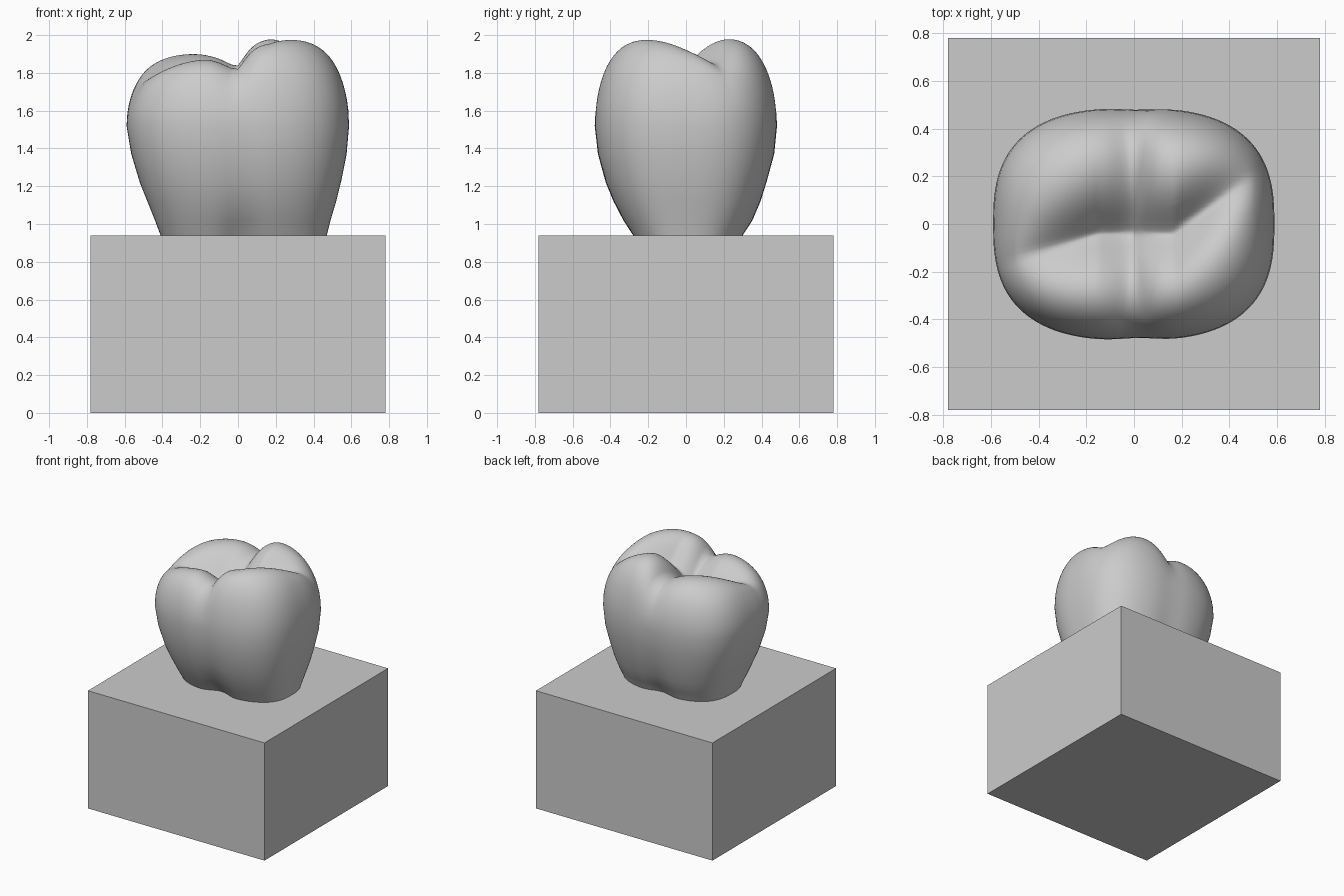
import bpy, bmesh
from math import sin, cos, pi, exp, tanh, copysign

cube = bpy.data.objects.get("Cube")
if cube:
    bpy.data.objects.remove(cube, do_unlink=True)

grey = bpy.data.materials.new("plain grey")
grey.use_nodes = True
colour = (0.6, 0.6, 0.6, 1)
grey.diffuse_color = colour
grey.node_tree.nodes["Principled BSDF"].inputs["Base Color"].default_value = colour

SIDES, CROWN_RINGS, POWER = 128, 44, 2.7
WIDEST = 1.52
# Side levels: height, reach towards -x, +x, -y, +y, depth of the root dent
LEVELS = [(0.90, 0.39, 0.46, 0.27, 0.30, 0.22),
          (0.94, 0.41, 0.47, 0.29, 0.31, 0.19),
          (1.02, 0.44, 0.49, 0.34, 0.36, 0.10),
          (1.12, 0.48, 0.52, 0.39, 0.40, 0.05),
          (1.22, 0.52, 0.545, 0.43, 0.43, 0.03),
          (1.37, 0.565, 0.575, 0.47, 0.47, 0.02),
          (WIDEST, 0.59, 0.588, 0.487, 0.485, 0.02)]


def finish(name, bm):
    bmesh.ops.recalc_face_normals(bm, faces=bm.faces)
    mesh = bpy.data.meshes.new(name)
    bm.to_mesh(mesh)
    bm.free()
    mesh.materials.append(grey)
    ob = bpy.data.objects.new(name, mesh)
    bpy.context.collection.objects.link(ob)
    return ob


def outline(level, a):
    """Point on the rounded outline, pinched along the front and back grooves."""
    _, xm, xp, ym, yp, dent = level
    c, s = cos(a), sin(a)
    x = copysign(abs(c) ** (2 / POWER), c) * (xp if c > 0 else xm)
    y = copysign(abs(s) ** (2 / POWER), s) * (yp if s > 0 else ym)
    pinch = dent * exp(-((x - 0.02) / 0.1) ** 2)
    return x, y * (1 - pinch * (1 if s < 0 else 0.7))


def chewing_height(x, y):
    """Four cusps parted by a winding long groove and a straight cross groove."""
    top = 1.983 + 0.045 * tanh((x - 0.01) / 0.06)
    long_y = -0.04 + 0.75 * max(0, x - 0.17) - 0.3 * max(0, -x - 0.15)
    d = abs(y - long_y)
    deep = 0.23 * exp(-((d / 0.15) ** 1.4)) * (1 - 0.7 * min(1, abs(x) / 0.5) ** 2)
    cross = 0.11 * exp(-((abs(x) / 0.09) ** 1.3))
    return top - deep - cross * (1 - 0.5 * deep / 0.23)


# Tooth: lofted side rings, then shrinking rings over the chewing surface
bm = bmesh.new()
rings = []
for level in LEVELS:
    pts = [outline(level, 2 * pi * i / SIDES) for i in range(SIDES)]
    rings.append([bm.verts.new((x, y, level[0])) for x, y in pts])
for k in range(1, CROWN_RINGS):
    t = 1 - (k / CROWN_RINGS) ** 1.3
    ring = []
    for x, y in pts:
        px, py = x * t, y * t
        h = chewing_height(px, py) - WIDEST
        ring.append(bm.verts.new((px, py, WIDEST + h * (1 - t ** 4) ** 0.5)))
    rings.append(ring)
for low, high in zip(rings, rings[1:]):
    for i in range(SIDES):
        j = (i + 1) % SIDES
        bm.faces.new((low[i], low[j], high[j], high[i]))
centre = bm.verts.new((0, 0, chewing_height(0, 0)))
for i in range(SIDES):
    bm.faces.new((rings[-1][i], rings[-1][(i + 1) % SIDES], centre))
bm.faces.new(rings[0][::-1])
for f in bm.faces:
    f.smooth = len(f.verts) < 5
finish("tooth", bm)

# Block the tooth stands in
bm = bmesh.new()
bmesh.ops.create_cube(bm, size=1)
for v in bm.verts:
    v.co = (v.co.x * 1.56, v.co.y * 1.56, (v.co.z + 0.5) * 0.94)
finish("base_block", bm)
